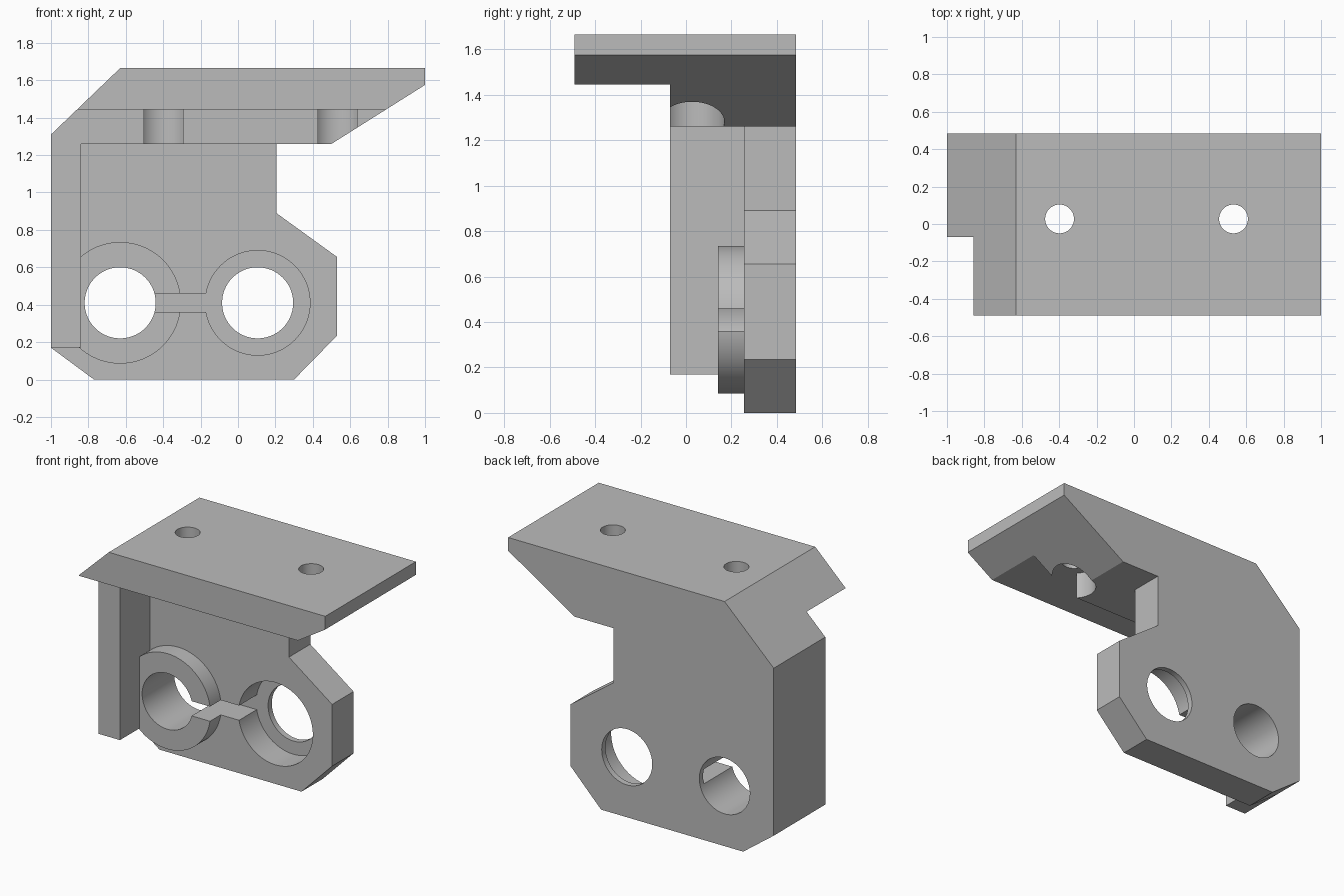
import bpy, bmesh, math
from mathutils import Matrix

cube = bpy.data.objects.get("Cube")
if cube:
    bpy.data.objects.remove(cube, do_unlink=True)

grey = bpy.data.materials.new("plain_grey")
grey.use_nodes = True
colour = (0.5, 0.5, 0.5, 1)
grey.diffuse_color = colour
grey.node_tree.nodes["Principled BSDF"].inputs["Base Color"].default_value = colour

FRONT, REAR = -0.49, 0.485
WALL_Y, PLATE_Y, BOSS_Y, LIP_Y = -0.07, 0.255, 0.14, 0.445


def finish(name, bm):
    bmesh.ops.recalc_face_normals(bm, faces=bm.faces)
    mesh = bpy.data.meshes.new(name)
    bm.to_mesh(mesh)
    bm.free()
    mesh.materials.append(grey)
    obj = bpy.data.objects.new(name, mesh)
    bpy.context.collection.objects.link(obj)
    return obj


def prism(name, outline, y0, y1):
    """Extrude an (x, z) outline along y."""
    bm = bmesh.new()
    face = bm.faces.new([bm.verts.new((x, y0, z)) for x, z in outline])
    ext = bmesh.ops.extrude_face_region(bm, geom=[face])["geom"]
    verts = [v for v in ext if isinstance(v, bmesh.types.BMVert)]
    bmesh.ops.translate(bm, verts=verts, vec=(0, y1 - y0, 0))
    return finish(name, bm)


def box(name, x0, x1, y0, y1, z0, z1):
    return prism(name, [(x0, z0), (x1, z0), (x1, z1), (x0, z1)], y0, y1)


def cylinder(name, radius, centre, length, along_y=False):
    bm = bmesh.new()
    turn = Matrix.Rotation(math.pi / 2, 4, "X") if along_y else Matrix()
    bmesh.ops.create_cone(bm, cap_ends=True, segments=96, radius1=radius,
                          radius2=radius, depth=length,
                          matrix=Matrix.Translation(centre) @ turn)
    return finish(name, bm)


def bore(name, radius, x, z, y0, y1):
    return cylinder(name, radius, (x, (y0 + y1) / 2, z), y1 - y0, True)


def combine(target, tool, operation="DIFFERENCE"):
    mod = target.modifiers.new(tool.name, "BOOLEAN")
    mod.operation, mod.solver, mod.object = operation, "EXACT", tool
    bpy.ops.object.select_all(action="DESELECT")
    bpy.context.view_layer.objects.active = target
    target.select_set(True)
    bpy.ops.object.modifier_apply(modifier=mod.name)
    bpy.data.objects.remove(tool, do_unlink=True)


# Full-depth silhouette
bracket = prism("mounting_bracket", [
    (-0.77, 0), (0.30, 0), (0.53, 0.235), (0.53, 0.655), (0.205, 0.89),
    (0.205, 1.26), (0.50, 1.26), (1, 1.575), (1, 1.665), (-0.63, 1.665),
    (-1, 1.31), (-1, 0.17)], FRONT, REAR)

# Step the body back below the top shelf, leaving a side wall
combine(bracket, box("under_shelf", -2, 2, -1, WALL_Y, -1, 1.445))
combine(bracket, box("front_recess", -0.84, 2, -1, PLATE_Y, -1, 1.26))
combine(bracket, box("wall_foot", -2, -0.8, -1, PLATE_Y, -1, 0.17))

# Raised ring, then both bores and the slot that joins them
left_x, right_x, bore_z = -0.63, 0.105, 0.41
combine(bracket, bore("ring", 0.325, left_x, bore_z, BOSS_Y, 0.35), "UNION")
for x in (left_x, right_x):
    combine(bracket, bore("through_bore", 0.19, x, bore_z, -0.05, 1))
combine(bracket, bore("bearing_pocket", 0.28, right_x, bore_z, -0.05, LIP_Y))
combine(bracket, box("joining_slot", left_x, right_x, 0, LIP_Y, 0.36, 0.46))

# Screw holes through the shelf with wide clearance pockets below
for x in (-0.398, 0.532):
    combine(bracket, cylinder("screw_hole", 0.077, (x, 0.027, 1.5), 1))
    combine(bracket, cylinder("screw_pocket", 0.142, (x, 0.027, 1.345), 0.2))

bpy.ops.object.shade_smooth_by_angle(angle=math.radians(20))
